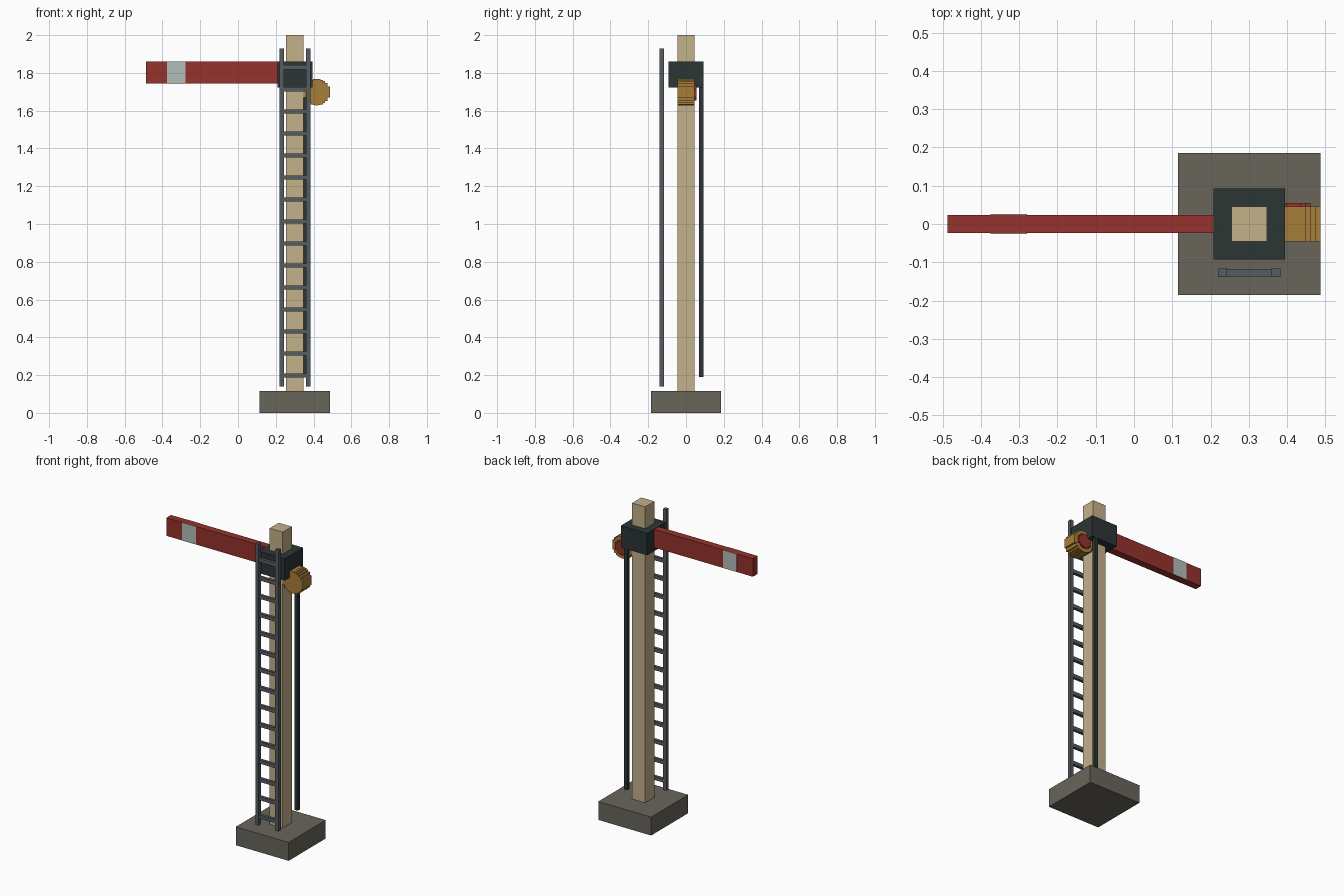
import bpy
import bmesh
import math
from mathutils import Vector

cube = bpy.data.objects.get("Cube")
if cube:
    bpy.data.objects.remove(cube, do_unlink=True)


def material(name, srgb):
    """Flat material from 0-255 sRGB values, stored as linear."""
    lin = [((c / 255 + 0.055) / 1.055) ** 2.4 for c in srgb]
    mat = bpy.data.materials.new(name)
    mat.use_nodes = True
    mat.diffuse_color = (*lin, 1)
    mat.node_tree.nodes["Principled BSDF"].inputs["Base Color"].default_value = (*lin, 1)
    return mat


stone = material("stone grey", (104, 101, 91))
wood = material("pale wood", (195, 177, 138))
iron = material("dark iron", (44, 53, 53))
steel = material("ladder steel", (86, 92, 98))
red = material("signal red", (150, 50, 44))
white = material("stripe white", (180, 189, 186))
brass = material("lamp brass", (167, 126, 57))


def add_box(bm, low, high):
    low, high = Vector(low), Vector(high)
    verts = bmesh.ops.create_cube(bm, size=1)["verts"]
    bmesh.ops.scale(bm, vec=high - low, verts=verts)
    bmesh.ops.translate(bm, vec=(low + high) / 2, verts=verts)


def finish(name, bm, mat):
    mesh = bpy.data.meshes.new(name)
    bm.to_mesh(mesh)
    bm.free()
    mesh.materials.append(mat)
    obj = bpy.data.objects.new(name, mesh)
    bpy.context.collection.objects.link(obj)
    return obj


def box(name, low, high, mat):
    bm = bmesh.new()
    add_box(bm, low, high)
    return finish(name, bm, mat)


def stepped_disc(name, cx, cz, y0, y1, columns, step, mat):
    """Disc with a stair-stepped rim, extruded along y from one outline."""
    radius = columns * step / 2
    upper = []
    for i in range(columns):
        x = -radius + i * step
        mid = x + step / 2
        h = math.sqrt(radius ** 2 - mid ** 2)
        upper += [(x, h), (x + step, h)]
    outline = upper + [(x, -h) for x, h in reversed(upper)]
    bm = bmesh.new()
    face = bm.faces.new([bm.verts.new((cx + x, y0, cz + z)) for x, z in outline])
    ext = bmesh.ops.extrude_face_region(bm, geom=[face])["geom"]
    moved = [v for v in ext if isinstance(v, bmesh.types.BMVert)]
    bmesh.ops.translate(bm, vec=(0, y1 - y0, 0), verts=moved)
    bmesh.ops.recalc_face_normals(bm, faces=bm.faces)
    return finish(name, bm, mat)


MAST_X = 0.301

# Base, post and head block
box("base", (MAST_X - 0.186, -0.186, 0), (MAST_X + 0.186, 0.186, 0.117), stone)
box("post", (MAST_X - 0.046, -0.046, 0.117), (MAST_X + 0.046, 0.046, 2), wood)
box("head_block", (MAST_X - 0.093, -0.093, 1.722), (MAST_X + 0.093, 0.093, 1.861), iron)

# Signal arm with a painted stripe on both faces
box("signal_arm", (-0.487, -0.023, 1.745), (MAST_X - 0.09, 0.023, 1.86), red)
for side, label in ((-1, "front"), (1, "back")):
    y0, y1 = sorted((side * 0.022, side * 0.0255))
    box("arm_stripe_" + label, (-0.375, y0, 1.746), (-0.279, y1, 1.86), white)

# Lamp and its rear lens
stepped_disc("lamp", 0.417, 1.698, -0.046, 0.046, 11, 0.0127, brass)
stepped_disc("lamp_lens", 0.417, 1.698, 0.046, 0.055, 7, 0.0127, red)

# Pull rod behind the post
box("pull_rod", (0.348, 0.069, 0.19), (0.371, 0.092, 1.73), iron)

# Ladder
bm = bmesh.new()
for side in (-1, 1):
    x = MAST_X + side * 0.07
    add_box(bm, (x - 0.0115, -0.139, 0.14), (x + 0.0115, -0.116, 1.93))
finish("ladder_rails", bm, steel)
bm = bmesh.new()
for i in range(15):
    z = 0.198 + i * 0.1165
    add_box(bm, (MAST_X - 0.06, -0.137, z - 0.0115), (MAST_X + 0.06, -0.118, z + 0.0115))
finish("ladder_rungs", bm, steel)
